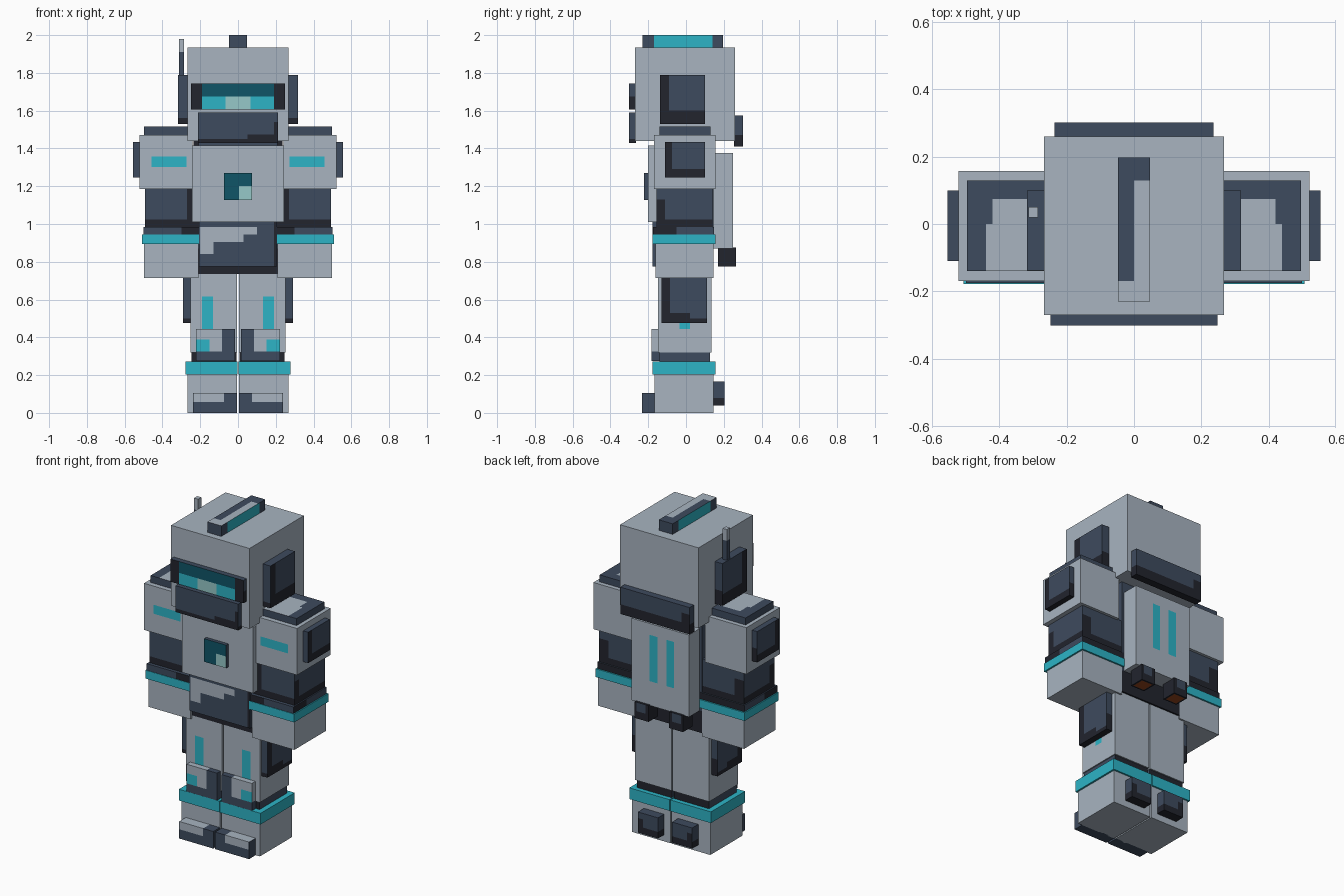
import bpy, bmesh

if "Cube" in bpy.data.objects:
    bpy.data.objects.remove(bpy.data.objects["Cube"])

# Flat palette (linear)
def mat(name, r, g, b):
    m = bpy.data.materials.new(name)
    m.diffuse_color = (r, g, b, 1)
    m.use_nodes = True
    m.node_tree.nodes["Principled BSDF"].inputs["Base Color"].default_value = m.diffuse_color
    return m

MATS = [mat("armor grey", .392, .456, .527), mat("slate", .048, .07, .112),
        mat("near black", .016, .018, .027), mat("teal", .026, .456, .565),
        mat("deep teal", .005, .091, .136), mat("pale cyan", .305, .578, .578),
        mat("burnt orange", .305, .058, .012)]
GREY, SLATE, BLACK, TEAL, DEEP, PALE, ORANGE = range(7)

SIDES = {"left": (0, -1), "right": (0, 1), "front": (1, -1), "back": (1, 1),
         "bottom": (2, -1), "top": (2, 1)}
FLIP = {"left": "right", "right": "left"}


def box(name, x, y, z, base, paint=()):
    """Box part; each paint is (colour, side or None, x, y, z) with None = whole range."""
    bm = bmesh.new()
    bmesh.ops.create_cube(bm, size=1)
    for v in bm.verts:
        for i, r in enumerate((x, y, z)):
            v.co[i] = r[0] if v.co[i] < 0 else r[1]
    # cut lines around painted areas
    for p in paint:
        for i, r in enumerate(p[2:]):
            for c in r or ():
                lo, hi = (x, y, z)[i]
                if lo + 1e-4 < c < hi - 1e-4:
                    n = [0, 0, 0]
                    n[i] = 1
                    bmesh.ops.bisect_plane(bm, geom=bm.verts[:] + bm.edges[:] + bm.faces[:],
                                           plane_co=[c * k for k in n], plane_no=n, dist=1e-5)
    bm.normal_update()
    for f in bm.faces:
        f.material_index = base
        c = f.calc_center_median()
        for p in paint:
            if p[1]:
                axis, sign = SIDES[p[1]]
                if f.normal[axis] * sign < .9:
                    continue
            if all(r is None or r[0] < c[i] < r[1] for i, r in enumerate(p[2:])):
                f.material_index = p[0]
    me = bpy.data.meshes.new(name)
    bm.to_mesh(me)
    bm.free()
    for m in MATS:
        me.materials.append(m)
    ob = bpy.data.objects.new(name, me)
    bpy.context.collection.objects.link(ob)
    return ob


def neg(r):
    return r and (-r[1], -r[0])


def pair(name, x, y, z, base, paint=()):
    """Right-hand part and its mirror image."""
    box("right_" + name, x, y, z, base, paint)
    box("left_" + name, neg(x), y, z, base,
        [(p[0], FLIP.get(p[1], p[1]), neg(p[2]), p[3], p[4]) for p in paint])


# Helmet
box("helmet", (-.267, .267), (-.27, .26), (1.44, 1.935), GREY)
box("crest", (-.047, .047), (-.23, .197), (1.93, 2.0), SLATE, [
    (GREY, "top", (0, .047), (-.17, .13), None),
    (GREY, "top", None, (-.23, -.17), None),
    (TEAL, "left", None, (-.17, .14), None),
    (TEAL, "right", None, (-.17, .14), None)])
box("visor", (-.248, .248), (-.302, -.265), (1.605, 1.745), SLATE, [
    (BLACK, None, None, None, (1.6, 1.675)),
    (BLACK, "front", None, None, None),
    (DEEP, "front", (-.19, .19), None, (1.675, 1.75)),
    (TEAL, "front", (-.19, .19), None, (1.6, 1.675)),
    (PALE, "front", (-.065, .065), None, (1.6, 1.675))])
box("chin_guard", (-.213, .213), (-.302, -.265), (1.428, 1.59), SLATE, [
    (BLACK, None, None, None, (1.42, 1.45)),
    (BLACK, "front", (.19, .22), None, (1.42, 1.54)),
    (BLACK, "front", (.05, .22), None, (1.42, 1.475)),
    (BLACK, "bottom", None, None, None)])
box("neck_guard", (-.236, .236), (.255, .302), (1.41, 1.575), SLATE, [
    (BLACK, None, None, None, (1.4, 1.47)),
    (BLACK, "back", (-.24, -.18), None, (1.4, 1.53))])
pair("ear_pad", (.265, .318), (-.138, .1), (1.53, 1.79), SLATE, [
    (BLACK, "right", None, (-.14, -.09), None),
    (BLACK, "right", None, None, (1.53, 1.6)),
    (BLACK, "front", None, None, (1.53, 1.56)),
    (BLACK, "back", None, None, (1.53, 1.62)),
    (BLACK, "bottom", None, None, None)])
box("antenna", (-.313, -.285), (.02, .05), (1.78, 1.98), SLATE,
    [(GREY, None, None, None, (1.91, 1.99))])

# Torso
box("torso", (-.21, .21), (-.15, .145), (.735, 1.44), SLATE, [
    (BLACK, None, None, None, (.73, .87))])
box("belly", (-.207, .207), (-.178, -.14), (.775, 1.01), SLATE, [
    (GREY, "front", (-.2, -.13), None, (.84, .985)),
    (GREY, "front", (-.13, .03), None, (.905, .985)),
    (GREY, "front", (.03, .1), None, (.945, .985)),
    (BLACK, "front", (.19, .21), None, None),
    (BLACK, "bottom", None, None, None)])
box("chest_plate", (-.243, .243), (-.2, .1), (1.01, 1.415), GREY)
box("chest_core", (-.075, .075), (-.222, -.195), (1.128, 1.27), SLATE, [
    (DEEP, "front", None, None, None),
    (PALE, "front", (.005, .075), None, (1.12, 1.2)),
    (BLACK, "bottom", None, None, None)])

# Backpack and thrusters
box("backpack", (-.195, .195), (.1, .25), (.87, 1.375), GREY, [
    (TEAL, "back", (.02, .072), None, (1.02, 1.305)),
    (TEAL, "back", (-.095, -.043), None, (1.02, 1.305))])
pair("thruster", (.07, .165), (.17, .265), (.775, .875), BLACK, [
    (SLATE, "back", (.09, .15), None, (.82, .875)),
    (ORANGE, "bottom", (.08, .155), (.18, .255), None)])

# Arms
pair("shoulder", (.24, .521), (-.17, .157), (1.185, 1.472), GREY, [
    (TEAL, "front", (.273, .458), None, (1.302, 1.357))])
pair("shoulder_cap", (.245, .497), (-.14, .13), (1.465, 1.515), SLATE, [
    (GREY, "top", (.24, .44), (-.14, .0), None),
    (GREY, "top", (.24, .42), (.0, .075), None)])
pair("shoulder_pad", (.515, .555), (-.11, .1), (1.245, 1.435), SLATE, [
    (BLACK, "right", None, (-.11, -.075), None),
    (BLACK, "right", None, None, (1.24, 1.29)),
    (BLACK, "back", None, None, (1.24, 1.33)),
    (BLACK, "bottom", None, None, None)])
pair("upper_arm", (.205, .493), (-.155, .14), (.98, 1.19), SLATE, [
    (BLACK, None, None, None, (.98, 1.025)),
    (BLACK, "right", None, (-.155, -.11), (.98, 1.13)),
    (BLACK, "back", (.43, .5), None, (.98, 1.13)),
    (BLACK, "front", (.2, .27), None, None)])
pair("cuff", (.2, .5), (-.175, .147), (.94, .985), SLATE, [
    (BLACK, "right", None, (-.175, -.05), None),
    (BLACK, "back", None, None, None),
    (BLACK, "front", (.2, .3), None, None)])
pair("wrist_band", (.2, .507), (-.178, .155), (.893, .944), TEAL)
pair("hand", (.21, .497), (-.162, .145), (.715, .9), GREY)

# Legs
pair("leg", (.004, .252), (-.148, .135), (.32, .735), GREY, [
    (TEAL, "front", (.132, .19), None, (.4, .615)),
    (TEAL, "right", None, (-.035, .02), (.445, .6))])
pair("hip_pad", (.245, .292), (-.13, .11), (.477, .715), SLATE, [
    (BLACK, "right", None, (-.13, -.085), None),
    (BLACK, "right", None, (-.085, .02), (.47, .53)),
    (BLACK, None, None, None, (.47, .5)),
    (BLACK, "back", None, None, (.47, .58))])
pair("knee_pad", (.015, .222), (-.183, -.14), (.275, .443), SLATE, [
    (GREY, None, (.085, .23), None, (.325, .45)),
    (TEAL, "front", (.15, .23), None, (.325, .388)),
    (BLACK, "bottom", None, None, None)])
pair("shin", (.008, .245), (-.14, .127), (.26, .325), SLATE, [
    (BLACK, "front", None, None, None),
    (BLACK, "back", None, None, None)])
pair("ankle_band", (.003, .278), (-.178, .155), (.203, .272), TEAL)
pair("boot", (.004, .267), (-.168, .145), (0, .21), GREY)
pair("toe_cap", (.006, .238), (-.232, -.16), (0, .105), SLATE, [
    (GREY, "front", (.075, .235), None, (.057, .105)),
    (GREY, "top", (.075, .24), None, None)])
pair("heel_pad", (.048, .185), (.14, .204), (.04, .167), SLATE, [
    (BLACK, None, None, None, (.04, .08)),
    (BLACK, "back", (.15, .19), None, (.04, .13)),
    (BLACK, "bottom", None, None, None)])
